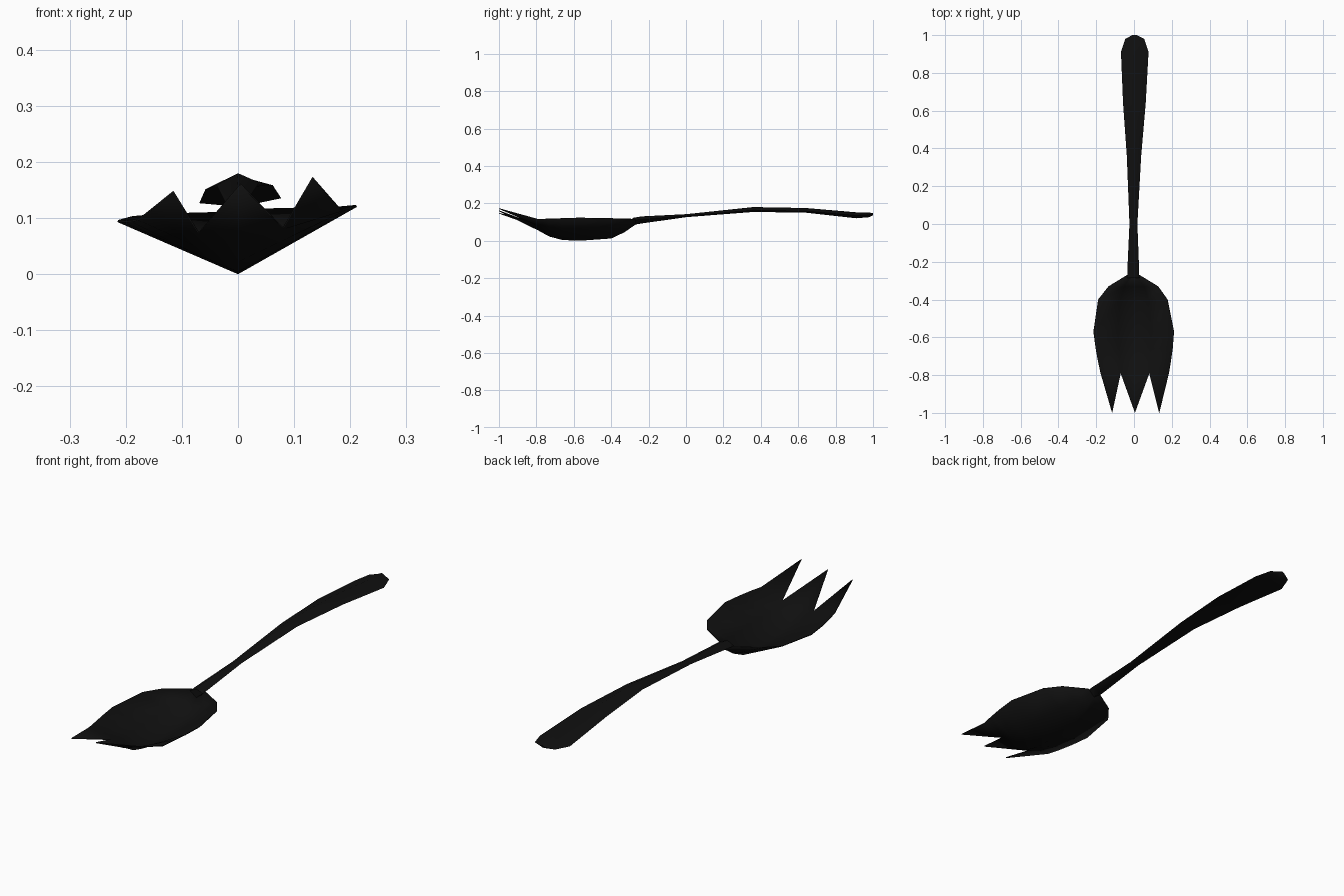
import bpy
import math

cube = bpy.data.objects.get("Cube")
if cube:
    bpy.data.objects.remove(cube, do_unlink=True)

black = bpy.data.materials.new("black_plastic")
black.use_nodes = True
colour = (0.005, 0.005, 0.005, 1)
black.diffuse_color = colour
black.node_tree.nodes["Principled BSDF"].inputs["Base Color"].default_value = colour


def make_object(name, verts, faces):
    mesh = bpy.data.meshes.new(name)
    mesh.from_pydata(verts, [], faces)
    mesh.materials.append(black)
    obj = bpy.data.objects.new(name, mesh)
    bpy.context.collection.objects.link(obj)
    bpy.ops.object.select_all(action="DESELECT")
    obj.select_set(True)
    bpy.context.view_layer.objects.active = obj
    bpy.ops.object.shade_smooth_by_angle(angle=math.radians(60))
    return obj


# Bowl: V-shaped cross-sections (y, left x, right x, left rim z, right rim z, keel z)
bowl_sections = [
    (-0.79, -0.177, 0.185, 0.096, 0.112, 0.055),
    (-0.73, -0.19, 0.195, 0.093, 0.115, 0.022),
    (-0.66, -0.203, 0.205, 0.092, 0.117, 0.004),
    (-0.57, -0.215, 0.212, 0.093, 0.12, 0.0),
    (-0.40, -0.19, 0.178, 0.1, 0.117, 0.012),
    (-0.33, -0.135, 0.128, 0.105, 0.116, 0.045),
    (-0.27, -0.037, 0.03, 0.108, 0.114, 0.086),
]
verts, faces = [], []
for y, xl, xr, zl, zr, keel in bowl_sections:
    for x, rim, t in ((xl, zl, 1), (xl, zl, 0.4), (0, keel, 0), (xr, zr, 0.44), (xr, zr, 1)):
        verts.append((x * t, y, keel + (rim - keel) * t))
for row in range(len(bowl_sections) - 1):
    for i in range(4):
        a = row * 5 + i
        faces.append((a, a + 5, a + 6, a + 1))

# Tines: pointed continuations of the front edge of the bowl
left, middle, right = range(len(verts), len(verts) + 3)
verts += [(-0.116, -1, 0.145), (0.005, -1, 0.158), (0.134, -1, 0.17)]
faces += [(left, 0, 1), (middle, 1, 2), (middle, 2, 3), (right, 3, 4)]
bowl = make_object("bowl_and_tines", verts, faces)
shell = bowl.modifiers.new("thickness", "SOLIDIFY")
shell.thickness = 0.004
shell.offset = -1

# Handle: ridged sections (y, centre x, half width, edge z, ridge z, underside z)
handle_sections = [
    (-0.285, -0.004, 0.032, 0.108, 0.122, 0.084),
    (-0.24, -0.004, 0.031, 0.112, 0.13, 0.092),
    (0.0, -0.003, 0.021, 0.132, 0.142, 0.126),
    (0.36, 0.0, 0.038, 0.161, 0.18, 0.154),
    (0.64, 0.002, 0.06, 0.155, 0.175, 0.15),
    (0.91, 0.004, 0.073, 0.131, 0.152, 0.12),
    (0.98, 0.004, 0.05, 0.136, 0.151, 0.126),
    (1.0, 0.003, 0.012, 0.141, 0.147, 0.137),
]
verts, faces = [], []
for y, cx, w, edge, ridge, under in handle_sections:
    roll = w * 0.06
    verts += [(cx - w, y, edge - roll), (cx, y, under),
              (cx + w, y, edge + roll), (cx, y, ridge)]
for row in range(len(handle_sections) - 1):
    for i in range(4):
        a, b = row * 4 + i, row * 4 + (i + 1) % 4
        faces.append((a, a + 4, b + 4, b))
last = len(verts) - 4
faces += [(0, 1, 2, 3), (last + 3, last + 2, last + 1, last)]
make_object("handle", verts, faces)
